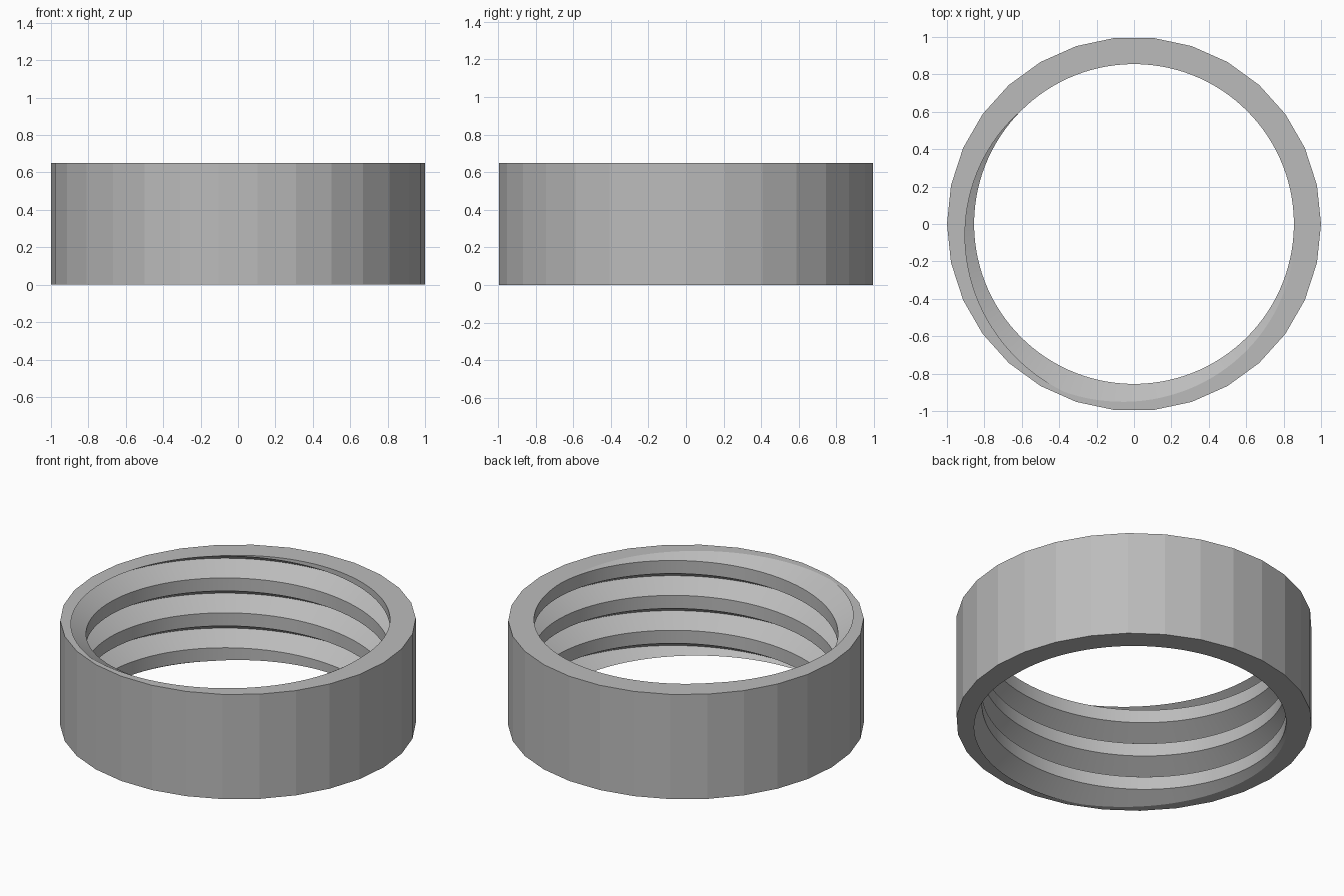
import bpy, bmesh, math
from mathutils import Vector

if "Cube" in bpy.data.objects:
    bpy.data.objects.remove(bpy.data.objects["Cube"], do_unlink=True)

HEIGHT = 0.65
PITCH = HEIGHT / 3
CREST_R, ROOT_R = 0.855, 0.972
FLAT = 0.081                       # height of the flat thread crest
FLANK = (PITCH - FLAT) / 2
SIDES, STEPS = 30, 120             # outer facets, thread segments per turn
START = math.radians(135)          # where the crest runs out at the top

steel = bpy.data.materials.new("light_gray")
steel.use_nodes = True
gray = (0.5, 0.5, 0.5, 1)
steel.diffuse_color = gray
steel.node_tree.nodes["Principled BSDF"].inputs["Base Color"].default_value = gray


def polar(r, a, z):
    return Vector((r * math.cos(a), r * math.sin(a), z))


bm = bmesh.new()

# Internal thread: one turn of a helical profile, taller than the ring
profile = [(-FLANK, ROOT_R), (0, CREST_R), (FLAT, CREST_R)]
columns = []
for i in range(STEPS + 1):
    a = math.tau * i / STEPS
    rise = (a - START) / math.tau * PITCH
    columns.append([bm.verts.new(polar(r, a, rise + k * PITCH + dz))
                    for k in range(-2, 6) for dz, r in profile])
for c0, c1 in zip(columns, columns[1:]):
    for j in range(len(c0) - 1):
        bm.faces.new((c0[j], c0[j + 1], c1[j + 1], c1[j]))
bmesh.ops.remove_doubles(bm, verts=bm.verts[:], dist=1e-5)

# Trim the thread flush with both ends
for z, up in ((0, -1), (HEIGHT, 1)):
    bmesh.ops.bisect_plane(bm, geom=bm.verts[:] + bm.edges[:] + bm.faces[:], dist=1e-6,
                           plane_co=(0, 0, z), plane_no=(0, 0, up), clear_outer=True)
for f in bm.faces:
    f.smooth = True

# Faceted outer wall
rings = [[bm.verts.new(polar(1, math.tau * i / SIDES, z)) for i in range(SIDES)]
         for z in (0, HEIGHT)]
for i in range(SIDES):
    j = (i + 1) % SIDES
    bm.faces.new((rings[0][i], rings[0][j], rings[1][j], rings[1][i]))

# Flat rims between wall and thread
for z in (0, HEIGHT):
    rim = [e for e in bm.edges if e.is_boundary and all(abs(v.co.z - z) < 1e-4 for v in e.verts)]
    bmesh.ops.triangle_fill(bm, edges=rim, use_beauty=True, normal=(0, 0, 1))
bmesh.ops.recalc_face_normals(bm, faces=bm.faces[:])

# Keep rims, wall and thread edges crisp
for e in bm.edges:
    if len(e.link_faces) == 2:
        a, b = e.link_faces
        e.smooth = a.smooth and b.smooth and e.calc_face_angle(0) < math.radians(25)

mesh = bpy.data.meshes.new("threaded_ring")
bm.to_mesh(mesh)
bm.free()
mesh.materials.append(steel)
ring = bpy.data.objects.new("threaded_ring", mesh)
bpy.context.collection.objects.link(ring)
